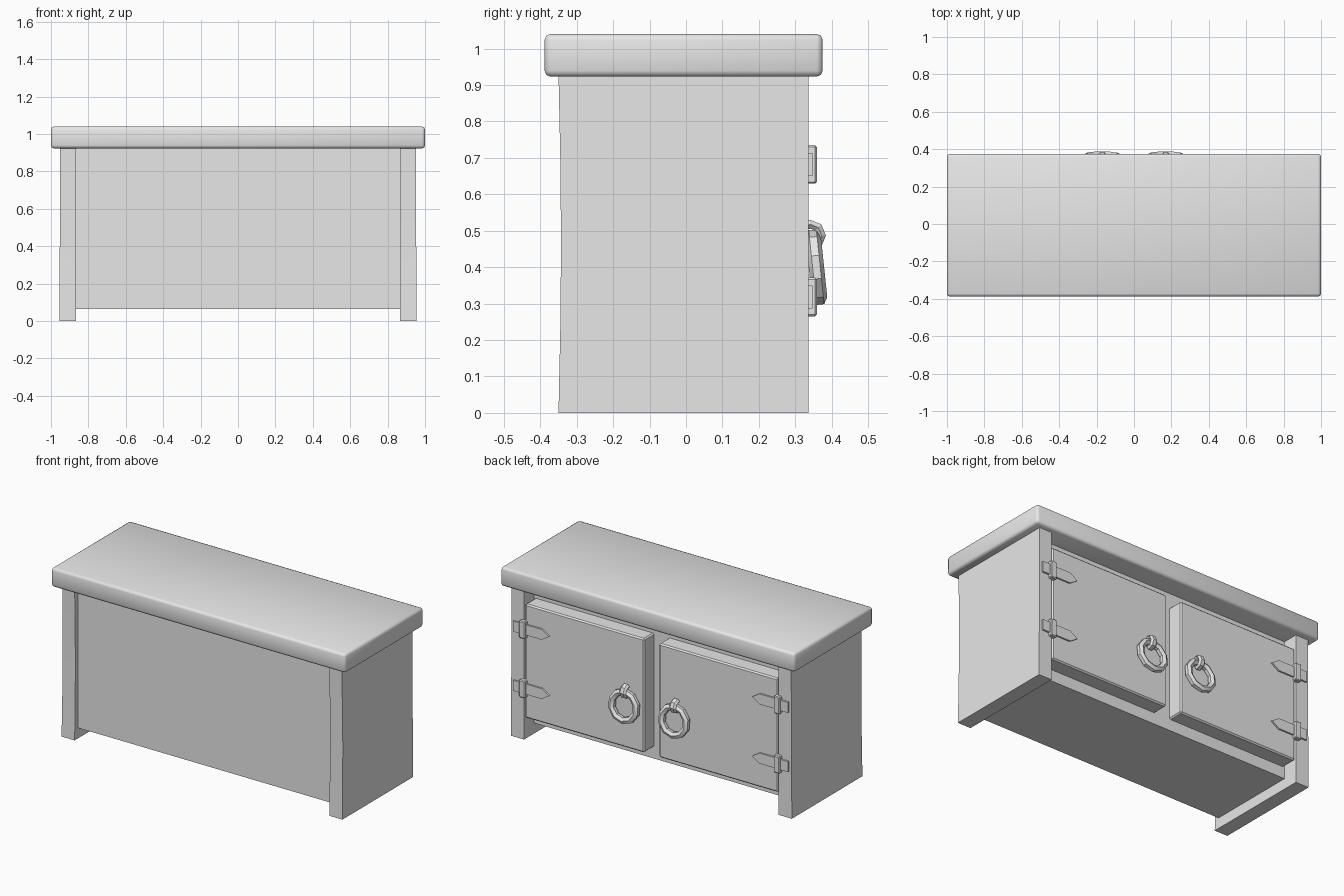
import bpy, bmesh, math
from mathutils import Matrix, Vector

cube = bpy.data.objects.get("Cube")
if cube:
    bpy.data.objects.remove(cube, do_unlink=True)

GREY = (0.8, 0.8, 0.8, 1.0)
grey = bpy.data.materials.new("plain grey")
grey.use_nodes = True
grey.diffuse_color = GREY
grey.node_tree.nodes["Principled BSDF"].inputs["Base Color"].default_value = GREY


def finish(name, bm, angle=None):
    """Turn a bmesh into a named object; angle sets the smoothing limit."""
    bmesh.ops.recalc_face_normals(bm, faces=bm.faces)
    mesh = bpy.data.meshes.new(name)
    bm.to_mesh(mesh)
    bm.free()
    mesh.materials.append(grey)
    obj = bpy.data.objects.new(name, mesh)
    bpy.context.collection.objects.link(obj)
    if angle:
        bpy.ops.object.select_all(action='DESELECT')
        obj.select_set(True)
        bpy.context.view_layer.objects.active = obj
        bpy.ops.object.shade_smooth_by_angle(angle=math.radians(angle))
    return obj


def box_mesh(low, high, bevel=0.0, segments=1):
    low, high = Vector(low), Vector(high)
    bm = bmesh.new()
    bmesh.ops.create_cube(bm, size=1)
    bmesh.ops.scale(bm, vec=high - low, verts=bm.verts)
    bmesh.ops.translate(bm, vec=(low + high) / 2, verts=bm.verts)
    if bevel:
        bmesh.ops.bevel(bm, geom=bm.edges[:], offset=bevel, segments=segments,
                        profile=0.5, affect='EDGES')
    return bm


def prism_mesh(points, axis_start, axis_end):
    """Extrude an (x, z) outline along y."""
    bm = bmesh.new()
    face = bm.faces.new([bm.verts.new((x, axis_start, z)) for x, z in points])
    out = bmesh.ops.extrude_face_region(bm, geom=[face])
    moved = [v for v in out["geom"] if isinstance(v, bmesh.types.BMVert)]
    bmesh.ops.translate(bm, vec=(0, axis_end - axis_start, 0), verts=moved)
    return bm


def torus_mesh(major, minor, around, sides):
    """Low-poly ring around the y axis."""
    bm = bmesh.new()
    rings = []
    for i in range(around):
        a = math.tau * i / around
        ring = []
        for j in range(sides):
            b = math.tau * (j + 0.5) / sides
            r = major + minor * math.cos(b)
            ring.append(bm.verts.new((r * math.sin(a), minor * math.sin(b), r * math.cos(a))))
        rings.append(ring)
    for i in range(around):
        p, q = rings[i], rings[(i + 1) % around]
        for j in range(sides):
            k = (j + 1) % sides
            bm.faces.new((p[j], q[j], q[k], p[k]))
    return bm


def mirrored(bm, side):
    if side < 0:
        bmesh.ops.scale(bm, vec=(-1, 1, 1), verts=bm.verts)
    return bm


# Worktop with soft rounded edges
finish("worktop", box_mesh((-1, -0.388, 0.923), (1, 0.375, 1.04), 0.016, 2), 180)

# Closed body between the side panels
finish("body", box_mesh((-0.87, -0.318, 0.065), (0.87, 0.24, 0.93)))

for side, label in ((1, "left"), (-1, "right")):
    # Side panel reaching the floor, slightly hand-worn
    bm = box_mesh((0.866, -0.35, 0), (0.95, 0.336, 0.93))
    long_edges = [e for e in bm.edges
                  if abs(e.verts[0].co.z - e.verts[1].co.z) > 0.5]
    bmesh.ops.subdivide_edges(bm, edges=long_edges, cuts=3, use_grid_fill=True)
    for v in bm.verts:
        wear = math.sin(math.pi * v.co.z / 0.93)
        if v.co.y < 0:
            v.co.y += 0.007 * wear
        if v.co.x > 0.9:
            v.co.x += 0.005 * (1 - v.co.z)
    finish(label + "_side_panel", mirrored(bm, side), 30)

    # Thick door standing proud of the body
    bm = box_mesh((0.05, 0.23, 0.135), (0.86, 0.335, 0.835), 0.008)
    finish(label + "_door", mirrored(bm, side))

    # Hinges: pointed strap, upright knuckle and plate on the panel
    for z, level in ((0.318, "lower"), (0.682, "upper")):
        name = label + "_" + level + "_hinge_"
        strap = [(0.86, z - 0.032), (0.86, z + 0.032), (0.74, z + 0.032),
                 (0.69, z), (0.74, z - 0.032)]
        finish(name + "strap", mirrored(prism_mesh(strap, 0.33, 0.345), side))
        bm = box_mesh((0.845, 0.325, z - 0.053), (0.887, 0.359, z + 0.053), 0.005)
        finish(name + "knuckle", mirrored(bm, side))
        bm = box_mesh((0.88, 0.33, z - 0.032), (0.935, 0.347, z + 0.032))
        finish(name + "plate", mirrored(bm, side))

    # Hanging ring pull, leaning out at the bottom
    bm = torus_mesh(0.085, 0.021, 10, 6)
    bmesh.ops.transform(bm, verts=bm.verts,
                        matrix=Matrix.Translation((0.17, 0.358, 0.4))
                        @ Matrix.Rotation(math.radians(6), 4, 'X'))
    finish(label + "_ring_pull", mirrored(bm, side), 30)

    # Loop that holds the ring
    bm = torus_mesh(0.031, 0.014, 8, 6)
    bmesh.ops.transform(bm, verts=bm.verts,
                        matrix=Matrix.Translation((0.17, 0.341, 0.487))
                        @ Matrix.Diagonal((1.6, 1, 1, 1))
                        @ Matrix.Rotation(math.radians(90), 4, 'Z'))
    finish(label + "_ring_loop", mirrored(bm, side), 30)
